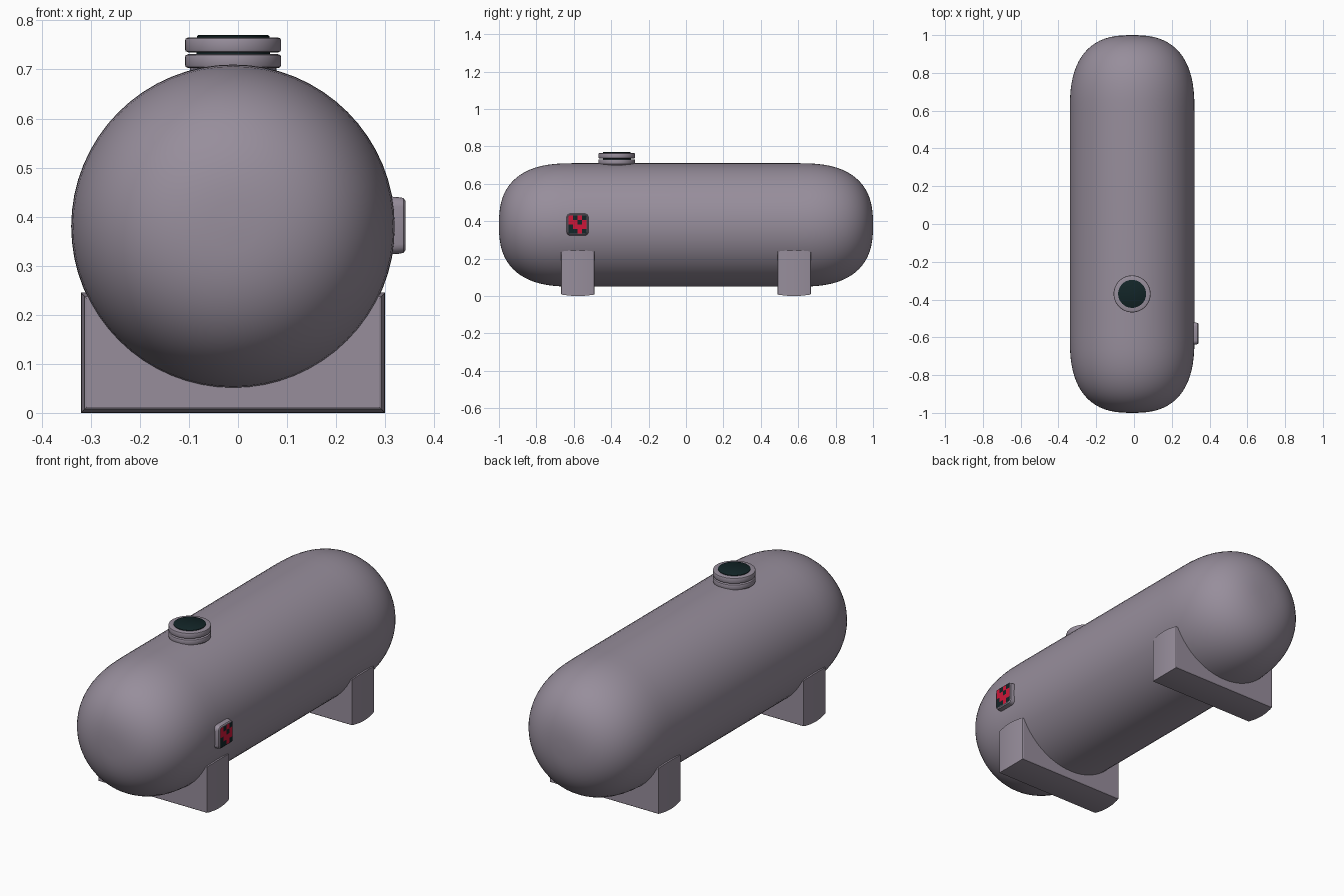
import bpy, bmesh, math
from mathutils import Matrix, Vector

if "Cube" in bpy.data.objects:
    bpy.data.objects.remove(bpy.data.objects["Cube"])

CX, CZ, R = -0.01, 0.38, 0.33


def material(name, rgb):
    m = bpy.data.materials.new(name)
    m.diffuse_color = (*rgb, 1)
    m.use_nodes = True
    m.node_tree.nodes["Principled BSDF"].inputs["Base Color"].default_value = m.diffuse_color
    return m


GREY = material("mauve grey paint", (0.31, 0.27, 0.33))
DARK = material("dark teal", (0.006, 0.018, 0.02))
RED = material("warning red", (0.62, 0.008, 0.04))


def finish(bm, name, mats, angle=35):
    bmesh.ops.recalc_face_normals(bm, faces=bm.faces)
    me = bpy.data.meshes.new(name)
    bm.to_mesh(me)
    bm.free()
    ob = bpy.data.objects.new(name, me)
    bpy.context.collection.objects.link(ob)
    for m in mats:
        me.materials.append(m)
    bpy.ops.object.select_all(action='DESELECT')
    ob.select_set(True)
    bpy.context.view_layer.objects.active = ob
    bpy.ops.object.shade_smooth_by_angle(angle=math.radians(angle))
    return ob


def loft(bm, rings, cap=True):
    rows = [[bm.verts.new(p) for p in ring] for ring in rings]
    n = len(rows[0])
    for a, b in zip(rows, rows[1:]):
        for i in range(n):
            j = (i + 1) % n
            bm.faces.new((a[i], a[j], b[j], b[i]))
    if cap:
        bm.faces.new(rows[0])
        bm.faces.new(rows[-1])


def lathe(name, profile, origin, mat, steps=48, axis='Z', cap=True):
    """Revolve (radius, height) points around an axis through origin."""
    rot = Matrix.Rotation(-math.pi / 2, 3, 'X') if axis == 'Y' else Matrix.Identity(3)
    bm = bmesh.new()
    ang = [2 * math.pi * i / steps for i in range(steps)]
    loft(bm, [[rot @ Vector((r * math.cos(a), r * math.sin(a), h)) + Vector(origin)
               for a in ang] for r, h in profile], cap)
    return finish(bm, name, [mat])


# Tank shell: cylinder with squarish domed ends
N, HEAD = 2.6, 0.40
dome = []
for i in range(19):
    a = math.pi / 2 * i / 18
    dome.append((max(R * math.sin(a) ** (2 / N), 0.004),
                 1 - HEAD + HEAD * max(math.cos(a), 0) ** (2 / N)))
lathe("tank_shell", [(r, -h) for r, h in dome] + dome[::-1],
      (CX, 0, CZ), GREY, 64, 'Y')

# Manway on top: neck, two flanges, dark gasket and dark lid
MAN = (CX, -0.37, 0)
B = 0.006
lathe("manway_neck", [(0.088, 0.67), (0.088, 0.708)], MAN, GREY, cap=False)
for name, z0, z1 in (("lower_flange", 0.703, 0.731), ("upper_flange", 0.735, 0.765)):
    lathe(name, [(0.07, z0), (0.098 - B, z0), (0.0965, z0 + 0.002), (0.098, z0 + B),
                 (0.098, z1 - B), (0.0965, z1 - 0.002), (0.098 - B, z1), (0.07, z1)],
          MAN, GREY)
lathe("manway_gasket", [(0.075, 0.729), (0.075, 0.737)], MAN, DARK)
lathe("manway_lid", [(0.074, 0.763), (0.074, 0.768), (0.071, 0.77)], MAN, DARK)

# Saddle feet: block with an arc cut for the tank and slightly bulged outer faces
for name, yc in (("front_saddle", -0.578), ("back_saddle", 0.578)):
    rings = []
    for t in (-1, -0.97, -0.8, -0.4, 0, 0.4, 0.8, 0.97, 1):
        d = 0.008 * t * t + (0.004 if abs(t) == 1 else 0)
        w, top, ra = 0.31 - d, 0.245 - d, R - 0.003
        a0 = math.asin((CZ - top) / ra)
        ring = [(CX - w, d), (CX + w, d), (CX + w, top)]
        for k in range(25):
            a = -a0 - (math.pi - 2 * a0) * k / 24
            ring.append((CX + ra * math.cos(a), CZ + ra * math.sin(a)))
        ring.append((CX - w, top))
        rings.append([(x, yc + 0.09 * t, z) for x, z in ring])
    bm = bmesh.new()
    loft(bm, rings)
    finish(bm, name, [GREY], 30)

# Warning plate: rounded pad on the right side
PY, PZ = -0.58, 0.382


def rounded(x, h, r):
    out = []
    for q in range(4):
        sy, sz = ((1, 1), (-1, 1), (-1, -1), (1, -1))[q]
        for k in range(5):
            a = math.pi / 2 * (q + k / 4)
            out.append((x, PY + sy * (h - r) + r * math.cos(a),
                        PZ + sz * (h - r) + r * math.sin(a)))
    return out


bm = bmesh.new()
loft(bm, [rounded(0.29, 0.06, 0.02), rounded(0.326, 0.058, 0.02),
          rounded(0.337, 0.056, 0.018), rounded(0.341, 0.051, 0.014)])
finish(bm, "sign_pad", [GREY])

# Sign face: small grid of red and dark patches
bm = bmesh.new()
rows = ("RDRD", "RRDR", "DRRR", "DDRD")
S = 0.098 / 4
for j, row in enumerate(rows):
    for i, c in enumerate(row):
        y, z = PY - 0.049 + i * S, PZ + 0.049 - j * S
        f = bm.faces.new([bm.verts.new((0.3425, y + dy, z - dz))
                          for dy, dz in ((0, 0), (0, S), (S, S), (S, 0))])
        f.material_index = 1 if c == "D" else 0
bmesh.ops.remove_doubles(bm, verts=bm.verts, dist=0.0005)
finish(bm, "sign_face", [RED, DARK])
